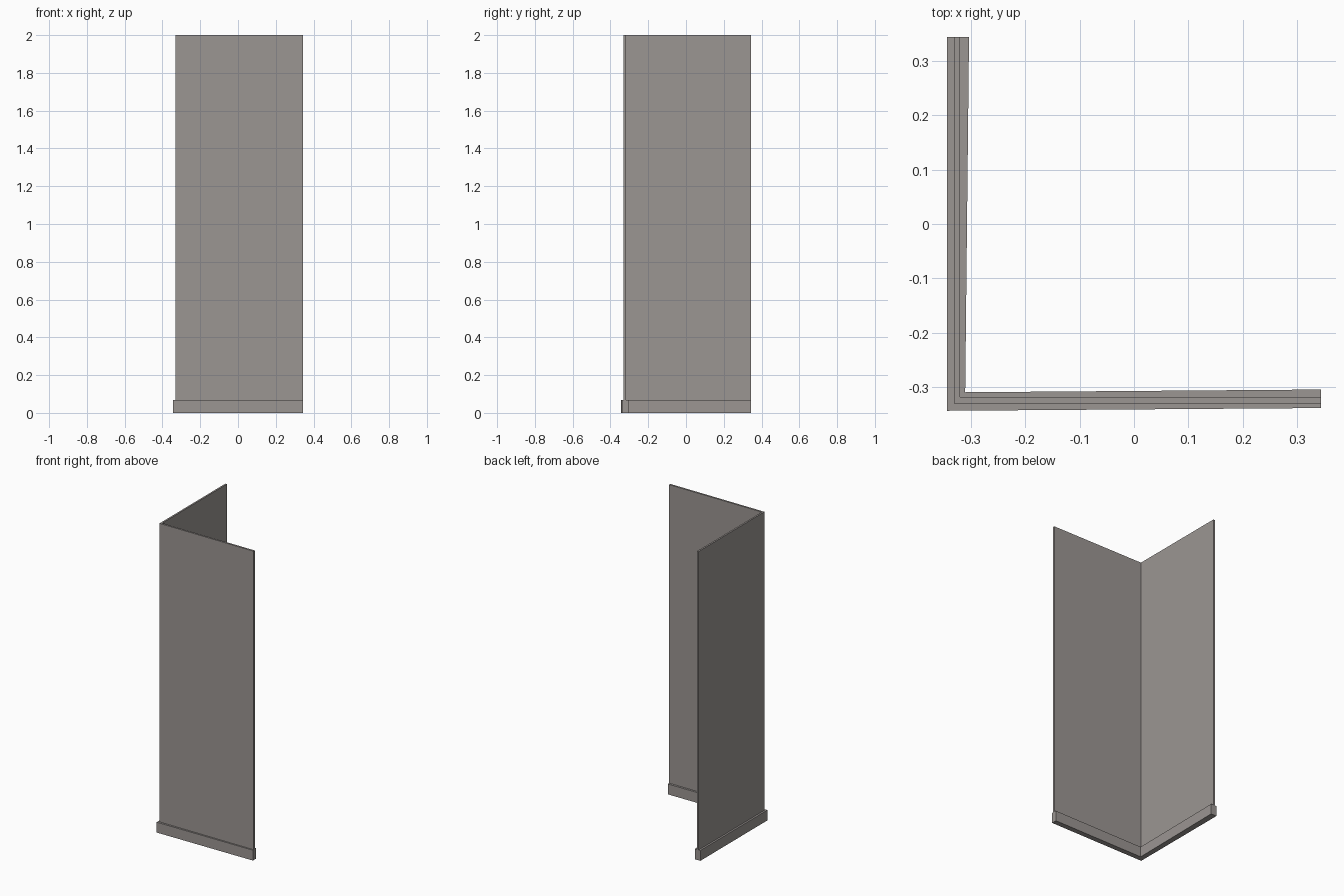
import bpy
import bmesh

if "Cube" in bpy.data.objects:
    bpy.data.objects.remove(bpy.data.objects["Cube"])

grey = bpy.data.materials.new("warm_grey")
grey.diffuse_color = (0.33, 0.305, 0.29, 1.0)
grey.use_nodes = True
grey.node_tree.nodes["Principled BSDF"].inputs["Base Color"].default_value = grey.diffuse_color


def extrude_plan(name, plan, z0, z1):
    """Closed solid from an L-shaped plan outline, extruded upwards."""
    bm = bmesh.new()
    face = bm.faces.new([bm.verts.new((x, y, z0)) for x, y in plan])
    ext = bmesh.ops.extrude_face_region(bm, geom=[face])
    for v in ext["geom"]:
        if isinstance(v, bmesh.types.BMVert):
            v.co.z = z1
    bmesh.ops.recalc_face_normals(bm, faces=bm.faces)
    mesh = bpy.data.meshes.new(name)
    bm.to_mesh(mesh)
    bm.free()
    mesh.materials.append(grey)
    obj = bpy.data.objects.new(name, mesh)
    bpy.context.collection.objects.link(obj)
    return obj


E = 0.343       # outer half size
TRIM = 0.067    # trim height

# Base trim: L-shaped rail with slightly slanted sides
extrude_plan("base_trim", [
    (-E, -E), (E, -0.338), (E, -0.304),
    (-0.310, -0.309), (-0.303, E), (-E, E)], 0.0, TRIM)

# Tall thin corner screen standing on the trim
extrude_plan("corner_panel", [
    (-0.331, -0.330), (E, -0.330), (E, -0.318),
    (-0.320, -0.318), (-0.320, E), (-0.331, E)], TRIM, 2.0)
